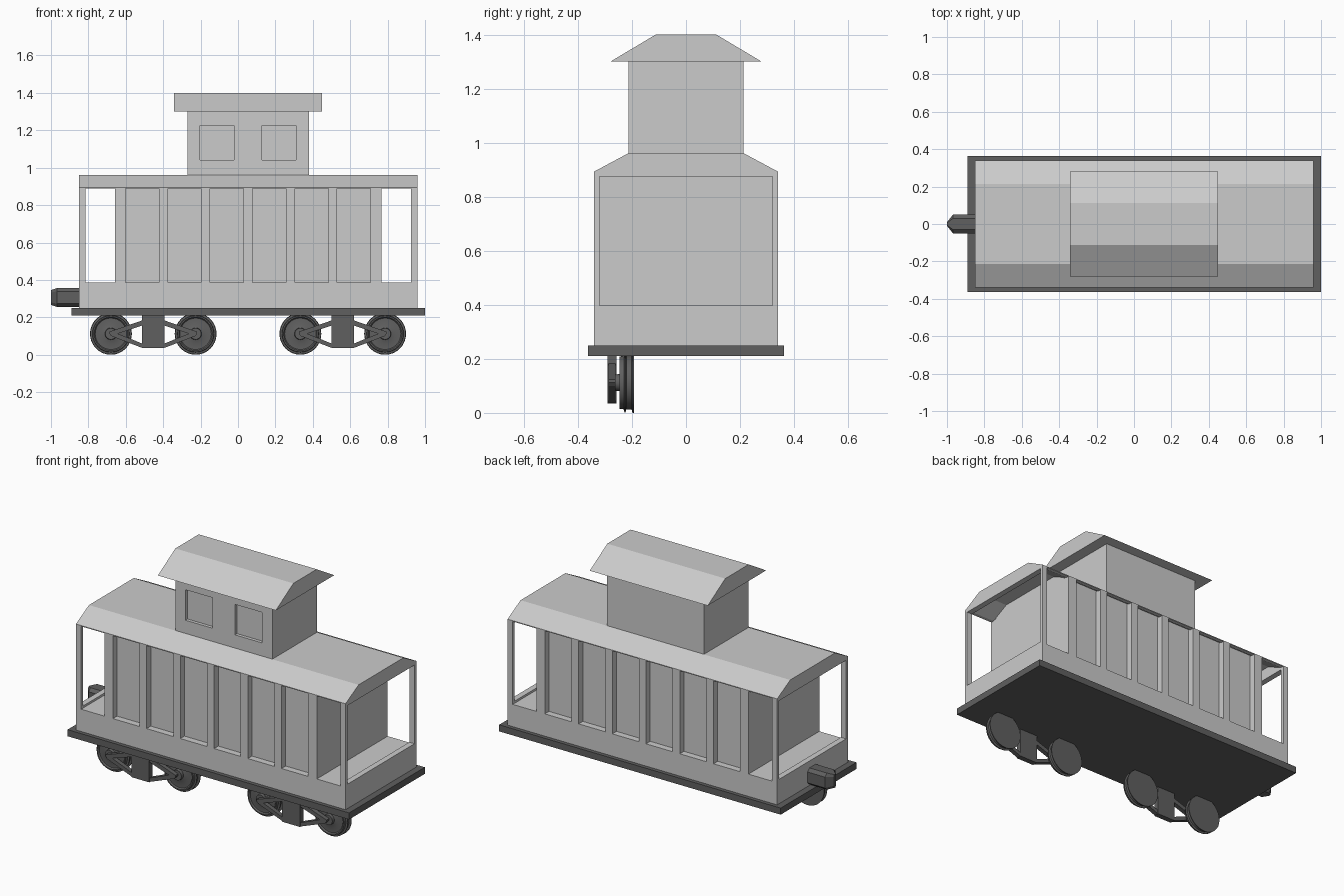
import bpy, bmesh, math

if "Cube" in bpy.data.objects:
    bpy.data.objects.remove(bpy.data.objects["Cube"])


def material(name, v):
    m = bpy.data.materials.new(name)
    m.diffuse_color = (v, v, v, 1)
    m.use_nodes = True
    m.node_tree.nodes["Principled BSDF"].inputs["Base Color"].default_value = m.diffuse_color
    return m


LIGHT = material("light_grey", 0.6)
DARK = material("dark_grey", 0.115)


def finish(name, bm, mat):
    bmesh.ops.recalc_face_normals(bm, faces=bm.faces)
    me = bpy.data.meshes.new(name)
    bm.to_mesh(me)
    bm.free()
    me.materials.append(mat)
    ob = bpy.data.objects.new(name, me)
    bpy.context.collection.objects.link(ob)
    return ob


def add_prism(bm, pts, a, b, axis="x"):
    """Extrude a profile from a to b: (y, z) points along x, or (x, z) along y."""
    place = (lambda p: (a, p[0], p[1])) if axis == "x" else (lambda p: (p[0], a, p[1]))
    f = bm.faces.new([bm.verts.new(place(p)) for p in pts])
    r = bmesh.ops.extrude_face_region(bm, geom=[f])
    vs = [g for g in r["geom"] if isinstance(g, bmesh.types.BMVert)]
    d = b - a
    bmesh.ops.translate(bm, verts=vs, vec=(d, 0, 0) if axis == "x" else (0, d, 0))


def add_box(bm, x0, x1, y0, y1, z0, z1):
    add_prism(bm, [(y0, z0), (y1, z0), (y1, z1), (y0, z1)], x0, x1)


def prism(name, pts, a, b, mat, axis="x"):
    bm = bmesh.new()
    add_prism(bm, pts, a, b, axis)
    return finish(name, bm, mat)


def boxes(name, dims, mat):
    bm = bmesh.new()
    for d in dims:
        add_box(bm, *d)
    return finish(name, bm, mat)


X0, X1 = -0.85, 0.96          # body ends
C0, C1 = -0.657, 0.767        # closed cabin ends
SILL, HEAD = 0.385, 0.888     # window openings

# Deck and lower body
boxes("deck", [(-0.89, 1.0, -0.363, 0.363, 0.21, 0.25)], DARK)
boxes("lower_body", [(X0, X1, -0.34, 0.34, 0.25, SILL)], LIGHT)

# Cabin core with porch bulkheads, set back behind the window panels
prism("cabin_core", [(-0.3, SILL), (0.3, SILL), (0.3, 0.905), (0.2, 0.95),
                     (-0.2, 0.95), (-0.3, 0.905)], C0, C1, LIGHT)

# Side pillars between the six panels, both sides
starts = [-0.602 + 0.2265 * i for i in range(6)]
edges = [C0] + [e for s in starts for e in (s, s + 0.179)] + [C1]
pillars = []
for y0, y1 in ((-0.34, -0.295), (0.295, 0.34)):
    for a, b in zip(edges[::2], edges[1::2]):
        pillars.append((a, b, y0, y1, SILL, 0.892))
boxes("side_pillars", pillars, LIGHT)

# Porch corner posts, end sills and end headers
frame = []
for a, b in ((X0, X0 + 0.035), (X1 - 0.035, X1)):
    frame.append((a, b, -0.34, 0.34, SILL, 0.398))
    for y0, y1 in ((-0.34, -0.321), (0.321, 0.34)):
        frame.append((a, b, y0, y1, SILL, 0.892))
    prism("end_header", [(-0.34, 0.875), (0.34, 0.875), (0.34, 0.893), (0.215, 0.96),
                         (-0.215, 0.96), (-0.34, 0.893)], a, b, LIGHT)
boxes("porch_frame", frame, LIGHT)

# Main roof shell
half = [(0.32, HEAD), (0.34, HEAD), (0.34, 0.893), (0.215, 0.96)]
inner = [(0.208, 0.943)]
roof = half + [(-y, z) for y, z in reversed(half)] + [(-0.208, 0.943)] + inner
prism("main_roof", roof, X0, X1, LIGHT)

# Cupola with two recessed windows on the front only
cx0, cx1, cy = -0.27, 0.38, 0.213
wz0, wz1 = 1.04, 1.225
f0, f1 = -cy, -cy + 0.02
boxes("cupola", [(cx0, cx1, f1, cy, 0.95, 1.305),
                 (cx0, cx1, f0, f1, 0.95, wz0), (cx0, cx1, f0, f1, wz1, 1.305),
                 (cx0, -0.203, f0, f1, wz0, wz1), (-0.021, 0.129, f0, f1, wz0, wz1),
                 (0.309, cx1, f0, f1, wz0, wz1)], LIGHT)
prism("cupola_roof", [(-0.28, 1.3), (0.28, 1.3), (0.112, 1.4), (-0.112, 1.4)],
      -0.342, 0.45, LIGHT)

# Coupler: chamfered bar with a tapered nose
bm = bmesh.new()
rings = []
for x, sy, sz in ((-0.85, 1, 1), (-0.968, 1, 1), (-1.0, 0.2, 0.8)):
    oct_pts = [(0.05, 0.033), (0.03, 0.05), (-0.03, 0.05), (-0.05, 0.033),
               (-0.05, -0.033), (-0.03, -0.05), (0.03, -0.05), (0.05, -0.033)]
    rings.append([bm.verts.new((x, y * sy, 0.306 + z * sz)) for y, z in oct_pts])
for r, s in zip(rings, rings[1:]):
    for i in range(8):
        bm.faces.new((r[i], r[(i + 1) % 8], s[(i + 1) % 8], s[i]))
bm.faces.new(rings[0])
bm.faces.new(rings[-1])
finish("coupler", bm, DARK)

# Wheels (front side only): turned profile of (y, radius)
WZ, N = 0.112, 32
PROFILE = [(-0.262, 0.03), (-0.245, 0.032), (-0.238, 0.055), (-0.238, 0.084),
           (-0.246, 0.09), (-0.246, 0.097), (-0.230, 0.099), (-0.228, 0.110),
           (-0.224, 0.110), (-0.221, 0.100), (-0.201, 0.100), (-0.198, 0.112), (-0.193, 0.112)]


def wheel(x):
    bm = bmesh.new()
    rs = [[bm.verts.new((x + r * math.cos(2 * math.pi * i / N), y,
                         WZ + r * math.sin(2 * math.pi * i / N))) for i in range(N)]
          for y, r in PROFILE]
    for r, s in zip(rs, rs[1:]):
        for i in range(N):
            bm.faces.new((r[i], r[(i + 1) % N], s[(i + 1) % N], s[i]))
    bm.faces.new(rs[0])
    bm.faces.new(rs[-1])
    ob = finish("wheel", bm, DARK)
    bpy.context.view_layer.objects.active = ob
    ob.select_set(True)
    bpy.ops.object.shade_smooth_by_angle(angle=math.radians(30))
    ob.select_set(False)


# Bogie frames: centre block with two V-shaped arms reaching the axles
for c in (-0.453, 0.56):
    bm = bmesh.new()
    add_box(bm, c - 0.06, c + 0.06, -0.29, -0.257, 0.035, 0.212)
    for s in (-1, 1):
        wheel(c + s * 0.2265)
        for pts in ([(0.235, 0.113), (0.235, 0.123), (0.055, 0.185), (0.055, 0.158), (0.19, 0.113)],
                    [(0.235, 0.113), (0.225, 0.1), (0.055, 0.035), (0.055, 0.058), (0.19, 0.113)]):
            add_prism(bm, [(c + s * x, z) for x, z in pts], -0.287, -0.26, "y")
    finish("bogie_frame", bm, DARK)
